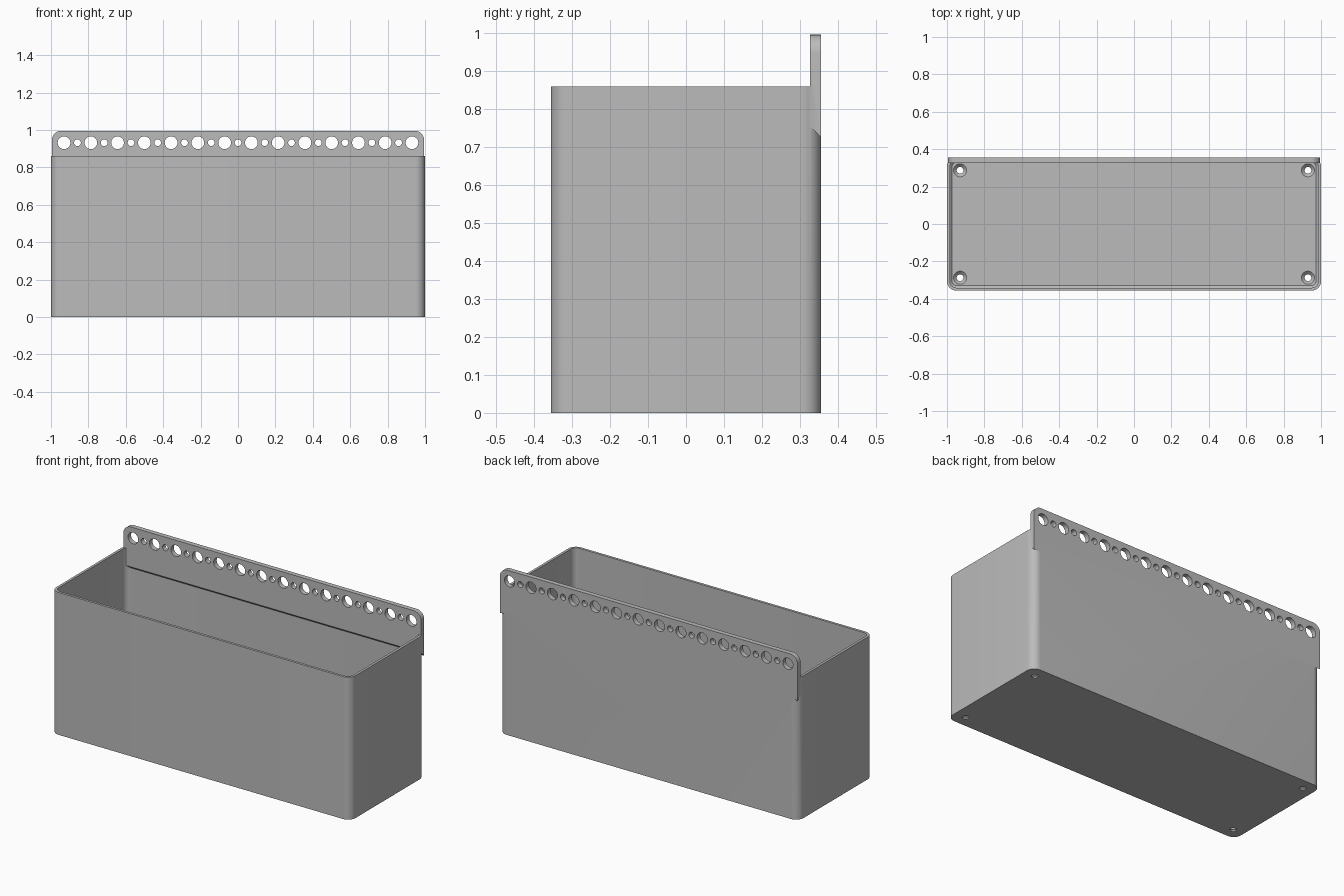
import bpy, bmesh
from math import cos, sin, pi

if "Cube" in bpy.data.objects:
    bpy.data.objects.remove(bpy.data.objects["Cube"], do_unlink=True)

HALF_X, HALF_Y, BOX_TOP = 1.0, 0.356, 0.86
WALL, FLOOR, RADIUS = 0.015, 0.025, 0.05
PLATE_FRONT, PLATE_TOP = 0.327, 0.996

grey = bpy.data.materials.new("plain grey")
grey.use_nodes = True
grey.diffuse_color = (0.5, 0.5, 0.5, 1)
grey.node_tree.nodes["Principled BSDF"].inputs["Base Color"].default_value = (0.5, 0.5, 0.5, 1)


def make_object(name, bm):
    bmesh.ops.recalc_face_normals(bm, faces=bm.faces)
    mesh = bpy.data.meshes.new(name)
    bm.to_mesh(mesh)
    bm.free()
    mesh.materials.append(grey)
    obj = bpy.data.objects.new(name, mesh)
    bpy.context.collection.objects.link(obj)
    return obj


def loft(bm, rings):
    """Skin a stack of closed rings and cap both ends."""
    loops = [[bm.verts.new(p) for p in ring] for ring in rings]
    for low, high in zip(loops, loops[1:]):
        for i in range(len(low)):
            j = (i + 1) % len(low)
            bm.faces.new((low[i], low[j], high[j], high[i]))
    bm.faces.new(loops[0][::-1])
    bm.faces.new(loops[-1])


def rounded_ring(inset, z, steps=10):
    r = max(RADIUS - inset, 0.01)
    cx, cy = HALF_X - inset - r, HALF_Y - inset - r
    ring = []
    for k, (sx, sy) in enumerate([(1, 1), (-1, 1), (-1, -1), (1, -1)]):
        for s in range(steps + 1):
            a = (k + s / steps) * pi / 2
            ring.append((sx * cx + r * cos(a), sy * cy + r * sin(a), z))
    return ring


def circle(point, r, count=32):
    return [point(r * cos(2 * pi * i / count), r * sin(2 * pi * i / count)) for i in range(count)]


def combine(target, other, operation):
    mod = target.modifiers.new(operation.lower(), "BOOLEAN")
    mod.operation, mod.object, mod.solver = operation, other, "EXACT"
    bpy.context.view_layer.objects.active = target
    bpy.ops.object.modifier_apply(modifier=mod.name)
    bpy.data.objects.remove(other, do_unlink=True)


# Open box with rounded corners and a small chamfer around the floor
bm = bmesh.new()
loft(bm, [rounded_ring(0, 0), rounded_ring(0, BOX_TOP)])
box = make_object("wall_mounted_bin", bm)

bm = bmesh.new()
loft(bm, [rounded_ring(WALL + 0.012, FLOOR), rounded_ring(WALL, FLOOR + 0.012),
          rounded_ring(WALL, BOX_TOP + 0.1)])
combine(box, make_object("cavity_cutter", bm), "DIFFERENCE")

# Back mounting plate with a sloped underside and rounded top corners
bm = bmesh.new()
profile = [(PLATE_FRONT, 0.755), (PLATE_FRONT, PLATE_TOP), (HALF_Y, PLATE_TOP), (HALF_Y, 0.726)]
loft(bm, [[(x, y, z) for y, z in profile] for x in (-0.995, 0.995)])
corners = [e for e in bm.edges if all(v.co.z > 0.99 for v in e.verts)
           and abs(e.verts[0].co.x - e.verts[1].co.x) < 0.01]
bmesh.ops.bevel(bm, geom=corners, offset=0.05, segments=10, profile=0.5, affect="EDGES")
combine(box, make_object("mounting_plate", bm), "UNION")

# Row of alternating large and small holes through the plate
bm = bmesh.new()
for i in range(27):
    x = -0.93 + i * 1.86 / 26
    r = 0.018 if i % 2 else 0.034
    loft(bm, [circle(lambda u, v: (x + u, y, 0.932 + v), r) for y in (0.3, 0.4)])

# Countersunk holes in the floor corners
for sx in (-1, 1):
    for sy in (-1, 1):
        loft(bm, [circle(lambda u, v: (sx * 0.93 + u, sy * 0.287 + v, z), r)
                  for z, r in ((-0.02, 0.018), (0.008, 0.018), (FLOOR, 0.035), (0.06, 0.035))])
combine(box, make_object("hole_cutter", bm), "DIFFERENCE")

# Smooth the rounded corners and holes, keep the edges sharp
bpy.ops.object.select_all(action="DESELECT")
box.select_set(True)
bpy.context.view_layer.objects.active = box
bpy.ops.object.shade_smooth_by_angle(angle=pi / 6)
